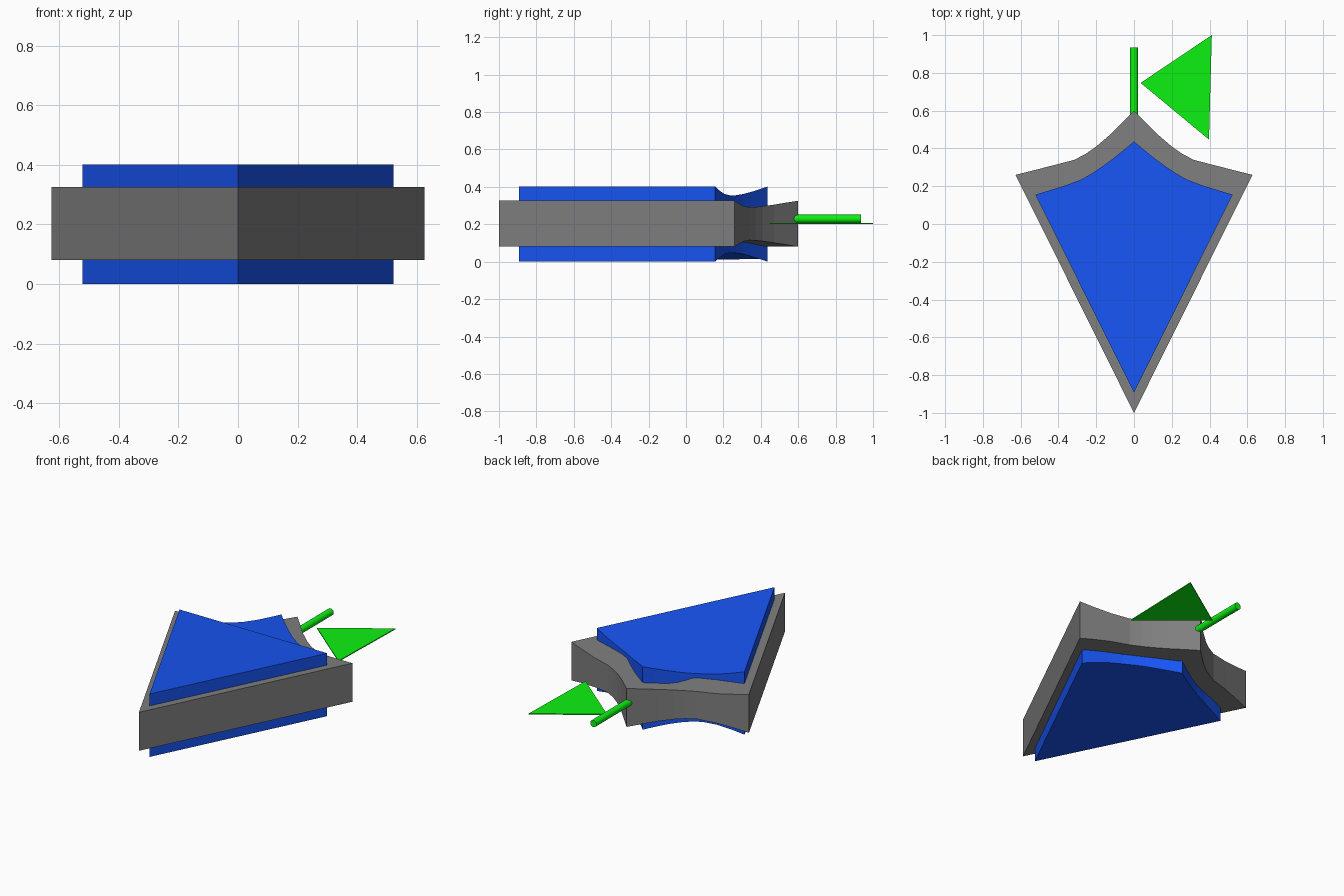
import bpy, bmesh, math

if "Cube" in bpy.data.objects:
    bpy.data.objects.remove(bpy.data.objects["Cube"])


def paint(obj, name, color):
    mat = bpy.data.materials.get(name) or bpy.data.materials.new(name)
    mat.diffuse_color = color
    mat.use_nodes = True
    mat.node_tree.nodes["Principled BSDF"].inputs["Base Color"].default_value = mat.diffuse_color
    obj.data.materials.append(mat)


def new_object(name, bm):
    bmesh.ops.recalc_face_normals(bm, faces=bm.faces)
    mesh = bpy.data.meshes.new(name)
    bm.to_mesh(mesh)
    bm.free()
    obj = bpy.data.objects.new(name, mesh)
    bpy.context.collection.objects.link(obj)
    return obj


def prism(name, low, high):
    """Solid between two matching outlines."""
    bm = bmesh.new()
    lo = [bm.verts.new(p) for p in low]
    hi = [bm.verts.new(p) for p in high]
    bm.faces.new(lo[::-1])
    bm.faces.new(hi)
    n = len(lo)
    for i in range(n):
        j = (i + 1) % n
        bm.faces.new((lo[i], lo[j], hi[j], hi[i]))
    return new_object(name, bm)


def kite_slab(name, half, y_tip, z0, z1, dip):
    """Kite outline with concave back edges that thin out towards their middle.
    half runs from the right corner to the back apex."""
    right = half[0][0]
    outline = [(0, y_tip)] + half + [(-x, y) for x, y in half[-2::-1]]
    dips = [0] + [dip * math.sin(math.pi * abs(x) / right) for x, y in outline[1:]]
    return prism(name,
                 [(x, y, z0 + d) for (x, y), d in zip(outline, dips)],
                 [(x, y, z1 - d) for (x, y), d in zip(outline, dips)])


GREY = (0.21, 0.21, 0.21, 1)
BLUE = (0.009, 0.09, 0.91, 1)
GREEN = (0.004, 0.88, 0.006, 1)

# Grey outer body
body = kite_slab("body_frame",
                 [(0.627, 0.26), (0.54, 0.282), (0.43, 0.31), (0.315, 0.34), (0.255, 0.372),
                  (0.2, 0.41), (0.13, 0.47), (0.06, 0.54), (0, 0.6)],
                 -1.0, 0.08, 0.326, 0.035)
paint(body, "grey", GREY)

# Blue core showing on both faces
core = kite_slab("inner_panel",
                 [(0.522, 0.155), (0.45, 0.177), (0.36, 0.205), (0.28, 0.235), (0.225, 0.266),
                  (0.17, 0.303), (0.11, 0.347), (0.05, 0.395), (0, 0.437)],
                 -0.893, 0.0, 0.402, 0.048)
paint(core, "blue", BLUE)

# Green rod at the back apex
bpy.ops.mesh.primitive_cylinder_add(vertices=32, radius=0.022, depth=0.36,
                                    location=(0, 0.755, 0.229),
                                    rotation=(math.pi / 2, 0, 0))
rod = bpy.context.object
rod.name = "rod"
bpy.ops.object.shade_smooth_by_angle()
paint(rod, "green", GREEN)

# Thin green triangle beside the rod
tri = [(0.035, 0.747), (0.397, 0.447), (0.412, 1.0)]
fin = prism("triangle_fin",
            [(x, y, 0.202) for x, y in tri],
            [(x, y, 0.208) for x, y in tri])
paint(fin, "green", GREEN)
